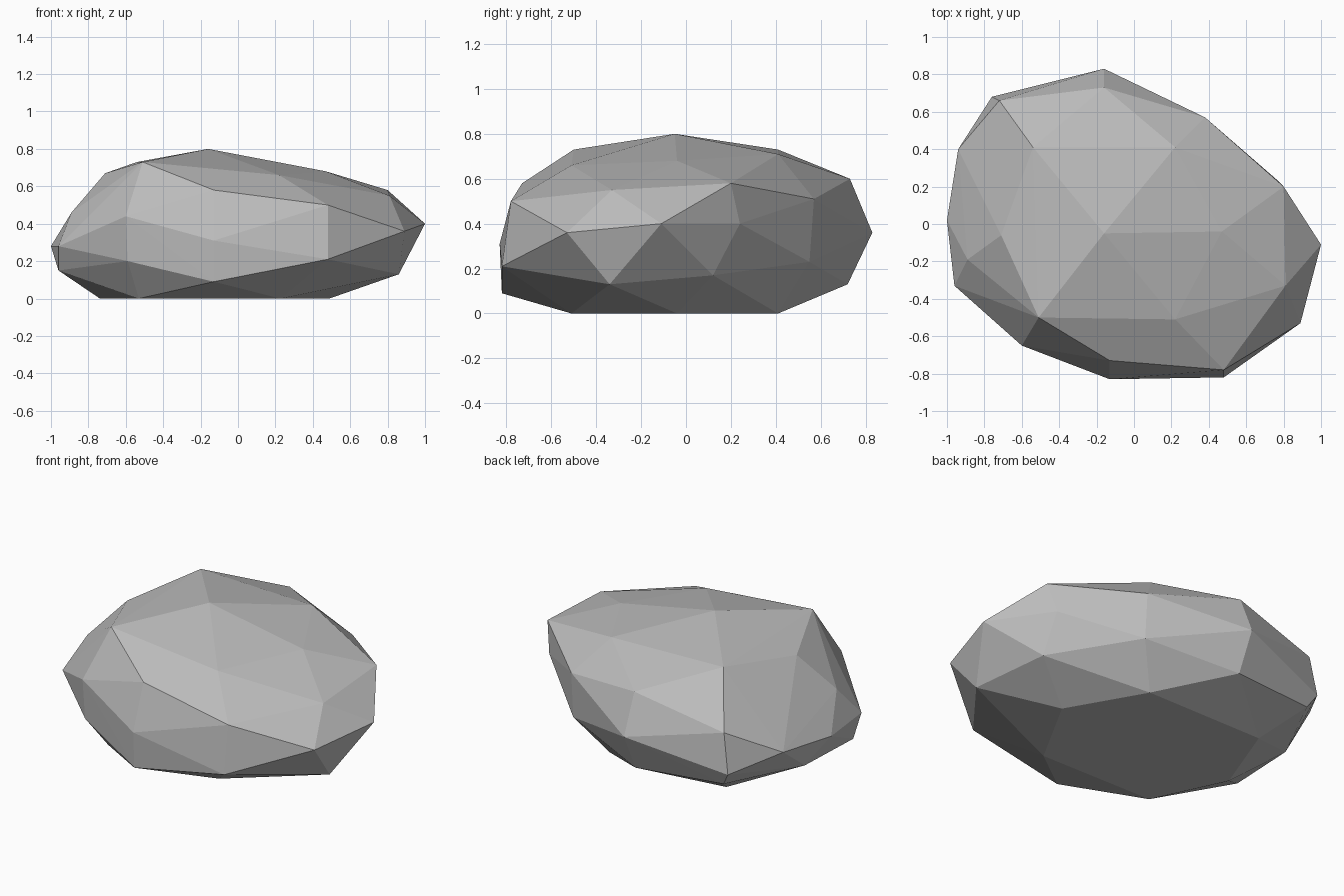
import bpy
import bmesh
from mathutils import Vector

# Remove the default cube only
default_cube = bpy.data.objects.get("Cube")
if default_cube:
    bpy.data.objects.remove(default_cube, do_unlink=True)


def make_material(name, colour):
    material = bpy.data.materials.new(name)
    material.use_nodes = True
    material.diffuse_color = colour
    shader = material.node_tree.nodes["Principled BSDF"]
    shader.inputs["Base Color"].default_value = colour
    return material


def build_hull(name, corners, material):
    """Wrap a faceted convex stone around its corner points."""
    bm = bmesh.new()
    for corner in corners:
        bm.verts.new(corner)
    result = bmesh.ops.convex_hull(bm, input=bm.verts[:], use_existing_faces=False)
    # Drop any corner that fell inside the hull
    loose = [vert for vert in bm.verts if not vert.link_faces]
    bmesh.ops.delete(bm, geom=loose, context="VERTS")
    bmesh.ops.recalc_face_normals(bm, faces=bm.faces[:])
    for face in bm.faces:
        face.smooth = False
    mesh = bpy.data.meshes.new(name)
    bm.to_mesh(mesh)
    bm.free()
    mesh.materials.append(material)
    stone = bpy.data.objects.new(name, mesh)
    bpy.context.collection.objects.link(stone)
    return stone


# Corner tiers of the boulder, in hundredths of a unit
peak = (-16, -5, 80)
crown = [(22, 41, 71), (47, -4, 68), (22, -51, 66),
         (-51, -50, 73), (-71, -6, 67), (-54, 41, 73)]
shoulder = [(-16, 73, 60), (-72, 66, 47), (-89, -19, 46),
            (-60, -65, 44), (-13, -73, 58), (48, -78, 50),
            (81, -33, 55), (80, 20, 58), (38, 57, 51)]
girdle = [(-16, 83, 36), (-76, 68, 23), (-94, 40, 31),
          (-100, 2, 28), (-96, -33, 28), (-13, -83, 31),
          (89, -53, 36), (100, -11, 40), (76, 24, 40)]
skirt = [(-96, -25, 15), (-94, 19, 15), (-71, 65, 15),
         (-16, 72, 13), (38, 55, 23), (76, 12, 17),
         (86, -34, 13), (48, -82, 21), (-13, -82, 9), (-59, -64, 20)]

# The flat underside repeats the crown outline on the ground
footprint = [(x * 1.04, y, 0) for x, y, z in crown]

tiers = [peak] + crown + shoulder + girdle + skirt + footprint
corners = [Vector(point) / 100 for point in tiers]

stone_grey = make_material("stone_grey", (0.5, 0.5, 0.5, 1))
build_hull("boulder", corners, stone_grey)
